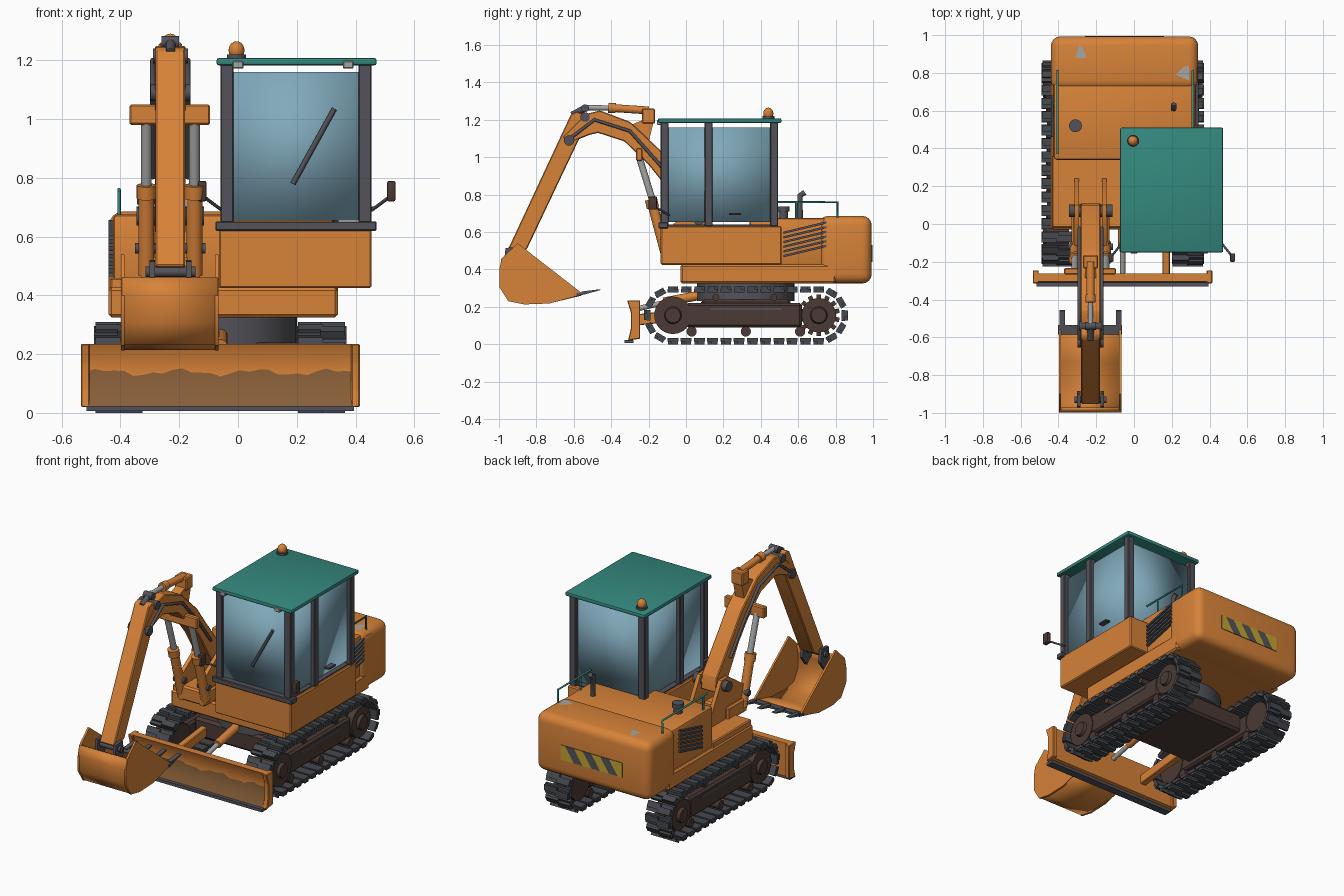
import bpy, bmesh, math
from mathutils import Vector, Matrix

if "Cube" in bpy.data.objects:
    bpy.data.objects.remove(bpy.data.objects["Cube"])

def mat(name, r, g, b):
    m = bpy.data.materials.new(name)
    m.diffuse_color = (r, g, b, 1)
    m.use_nodes = True
    m.node_tree.nodes["Principled BSDF"].inputs["Base Color"].default_value = m.diffuse_color
    return m

ORANGE = mat("orange paint", 0.68, 0.225, 0.04)
DIRT = mat("dirt brown", 0.25, 0.115, 0.04)
DARK = mat("dark grey", 0.085, 0.085, 0.10)
TRACK = mat("track steel", 0.06, 0.065, 0.075)
BROWN = mat("frame brown", 0.07, 0.042, 0.035)
TEAL = mat("teal", 0.035, 0.25, 0.21)
GLASS = mat("glass blue", 0.22, 0.40, 0.50)
SILVER = mat("bare metal", 0.38, 0.38, 0.37)
YELLOW = mat("warning yellow", 0.55, 0.38, 0.03)

def finish(name, bm, *mats, angle=35):
    bmesh.ops.recalc_face_normals(bm, faces=bm.faces)
    me = bpy.data.meshes.new(name)
    bm.to_mesh(me)
    bm.free()
    for m in mats:
        me.materials.append(m)
    for p in me.polygons:
        p.use_smooth = True
    me.set_sharp_from_angle(angle=math.radians(angle))
    ob = bpy.data.objects.new(name, me)
    bpy.context.collection.objects.link(ob)
    return ob

def add_box(bm, x0, x1, y0, y1, z0, z1, m=None):
    t = Matrix.Translation(((x0+x1)/2, (y0+y1)/2, (z0+z1)/2)) @ Matrix.Diagonal((x1-x0, y1-y0, z1-z0, 1))
    bmesh.ops.create_cube(bm, size=1, matrix=(m or Matrix()) @ t)

def box(name, x0, x1, y0, y1, z0, z1, m, bevel=0, seg=2, angle=35):
    bm = bmesh.new()
    add_box(bm, x0, x1, y0, y1, z0, z1)
    if bevel:
        bmesh.ops.bevel(bm, geom=bm.edges[:], offset=bevel, segments=seg, profile=0.5, affect='EDGES')
    return finish(name, bm, m, angle=angle)

def cyl(name, a, b, r, m, r2=None, n=20):
    a, b = Vector(a), Vector(b)
    d = b - a
    bm = bmesh.new()
    bmesh.ops.create_cone(bm, cap_ends=True, segments=n, radius1=r, radius2=r if r2 is None else r2, depth=d.length,
                          matrix=Matrix.Translation((a+b)/2) @ d.to_track_quat('Z', 'Y').to_matrix().to_4x4())
    return finish(name, bm, m)

def prism(name, pts, x0, x1, m, bevel=0):
    """Side profile of (y, z) points extruded across x."""
    bm = bmesh.new()
    f = bm.faces.new([bm.verts.new((x0, y, z)) for y, z in pts])
    ext = bmesh.ops.extrude_face_region(bm, geom=[f])
    bmesh.ops.translate(bm, vec=(x1-x0, 0, 0), verts=[v for v in ext['geom'] if isinstance(v, bmesh.types.BMVert)])
    if bevel:
        bmesh.ops.bevel(bm, geom=bm.edges[:], offset=bevel, segments=1, affect='EDGES')
    return finish(name, bm, m)

def tube(name, pts, r, m):
    cu = bpy.data.curves.new(name, 'CURVE')
    cu.dimensions, cu.bevel_depth, cu.bevel_resolution, cu.use_fill_caps = '3D', r, 2, True
    sp = cu.splines.new('POLY')
    sp.points.add(len(pts)-1)
    for p, c in zip(sp.points, pts):
        p.co = (*c, 1)
    cu.materials.append(m)
    ob = bpy.data.objects.new(name, cu)
    bpy.context.collection.objects.link(ob)

# --- crawler tracks
CX, Y0, Y1, ZC, R = -0.06, -0.07, 0.71, 0.155, 0.135
def track_point(s):
    L, C = Y1-Y0, math.pi*R
    if s < L: return Y0+s, ZC-R, 0
    s -= L
    if s < C: return Y1+R*math.sin(s/R), ZC-R*math.cos(s/R), s/R
    s -= C
    if s < L: return Y1-s, ZC+R, math.pi
    s -= L
    return Y0-R*math.sin(s/R), ZC+R*math.cos(s/R), math.pi+s/R

for side, sx in (("left", -1), ("right", 1)):
    tx = CX + sx*0.345
    bm = bmesh.new()
    N, total = 34, 2*(Y1-Y0) + 2*math.pi*R
    for i in range(N):
        y, z, a = track_point(i*total/N)
        m = Matrix.Translation((tx, y, z)) @ Matrix.Rotation(a, 4, 'X')
        add_box(bm, -0.085, 0.085, -0.029, 0.029, -0.006, 0.014, m)
        add_box(bm, -0.08, 0.005, -0.027, 0.010, -0.02, -0.006, m)
        add_box(bm, -0.005, 0.08, -0.010, 0.027, -0.02, -0.006, m)
    finish(side+"_track_pads", bm, TRACK)
    box(side+"_track_frame", tx-0.055, tx+0.055, 0.0, 0.62, 0.09, 0.22, BROWN, 0.012, 1)
    box(side+"_frame_slot", tx+sx*0.055-0.004, tx+sx*0.055+0.004, 0.13, 0.51, 0.182, 0.194, DARK)
    for nm, y, r in (("idler", Y0, 0.1), ("sprocket", Y1, 0.092)):
        cyl(side+"_"+nm, (tx-0.06, y, ZC), (tx+0.06, y, ZC), r, BROWN, n=32)
        cyl(side+"_"+nm+"_hub", (tx+sx*0.05, y, ZC), (tx+sx*0.078, y, ZC), 0.05, BROWN, 0.04)
    bm = bmesh.new()
    for k in range(14):
        add_box(bm, -0.02, 0.02, -0.012, 0.012, 0.085, 0.112,
                Matrix.Translation((tx, Y1, ZC)) @ Matrix.Rotation(k*math.tau/14, 4, 'X'))
    finish(side+"_sprocket_teeth", bm, BROWN)
    for i, (y, z) in enumerate(((0.03, 0.068), (0.32, 0.068), (0.61, 0.068), (0.16, 0.25), (0.47, 0.25))):
        cyl(f"{side}_roller_{i}", (tx-0.06, y, z), (tx+0.06, y, z), 0.027 if i < 3 else 0.018, BROWN)

box("centre_frame", CX-0.3, CX+0.3, 0.08, 0.56, 0.12, 0.24, BROWN, 0.015, 1)
cyl("slew_ring", (CX, 0.32, 0.23), (CX, 0.32, 0.33), 0.26, DARK, n=40)

# --- dozer blade, with a wavy dirt line across the face
bm = bmesh.new()
cols, rows = 28, ((0.02, -0.31), (0.07, -0.29), (0.138, -0.28), (0.19, -0.285), (0.235, -0.305), (0.235, -0.262), (0.03, -0.262))
grid = [[bm.verts.new((-0.52+0.92*i/cols, y, z+(0.009*math.sin(i*0.8)+0.006*math.sin(i*2.1) if j == 2 else 0)))
         for j, (z, y) in enumerate(rows)] for i in range(cols+1)]
for i in range(cols):
    for j in range(len(rows)):
        k = (j+1) % len(rows)
        f = bm.faces.new((grid[i][j], grid[i+1][j], grid[i+1][k], grid[i][k]))
        f.material_index = 1 if j < 2 else 0
finish("dozer_blade", bm, ORANGE, DIRT)
for x in (-0.535, 0.385):
    prism("blade_end_plate", [(-0.315, 0.235), (-0.245, 0.235), (-0.245, 0.03), (-0.31, 0.02), (-0.295, 0.08), (-0.295, 0.17)], x, x+0.03, ORANGE, 0.004)
box("blade_cutting_edge", -0.515, 0.395, -0.33, -0.28, 0.006, 0.024, DARK)
for x in (CX-0.23, CX+0.23):
    prism("blade_arm", [(-0.265, 0.10), (-0.265, 0.16), (0.1, 0.2), (0.1, 0.14)], x-0.02, x+0.02, ORANGE, 0.004)
cyl("blade_cylinder_rod", (CX, -0.26, 0.19), (CX, -0.06, 0.235), 0.014, SILVER)
cyl("blade_cylinder", (CX, -0.12, 0.225), (CX, 0.09, 0.265), 0.025, ORANGE)

# --- house, hood and counterweight
box("house_platform", -0.44, 0.34, -0.03, 0.8, 0.325, 0.427, ORANGE, 0.01, 1)
box("cab_base", -0.065, 0.455, -0.135, 0.51, 0.425, 0.633, ORANGE, 0.006, 1)
box("left_deck", -0.435, -0.06, -0.02, 0.36, 0.42, 0.46, ORANGE, 0.006, 1)
box("engine_hood", -0.425, 0.325, 0.34, 0.78, 0.42, 0.675, ORANGE, 0.015)
box("counterweight", -0.44, 0.34, 0.71, 0.993, 0.325, 0.686, ORANGE, 0.05, 4)
for sx, x, ya, yb in (("left", -0.428, 0.46, 0.68), ("right", 0.33, 0.52, 0.75)):
    for i in range(6):
        z = 0.465 + 0.025*i
        prism(f"{sx}_louver_{i}", [(ya, z), (yb, z+0.055), (yb, z+0.067), (ya, z+0.012)], x-0.012, x+0.012, DARK)

# warning plate with slanted stripes
bm = bmesh.new()
for i in range(7):
    xa, w, s = -0.26+0.06*i, 0.06, 0.03
    q = [(xa-(s if i else 0), 0.44), (xa+w-(s if i < 6 else 0), 0.44), (xa+w+(s if i < 6 else 0), 0.53), (xa+(s if i else 0), 0.53)]
    f = bm.faces.new([bm.verts.new((x, 0.997, z)) for x, z in q])
    f.material_index = i % 2
finish("warning_plate", bm, YELLOW, DARK)
box("warning_plate_back", -0.26, 0.16, 0.99, 0.9965, 0.44, 0.53, DARK)

# chipped paint patches
for nm, pts in (("rear_chip", [(-0.31, 0.88), (-0.25, 0.88), (-0.27, 0.93), (-0.29, 0.95)]),
                ("corner_chip", [(0.22, 0.79), (0.29, 0.76), (0.29, 0.84), (0.26, 0.83)])):
    bm = bmesh.new()
    bm.faces.new([bm.verts.new((x, y, 0.688)) for x, y in pts])
    finish(nm, bm, SILVER)
prism("side_chip", [(0.76, 0.636), (0.83, 0.632), (0.85, 0.655), (0.80, 0.66), (0.74, 0.655)], 0.325, 0.336, SILVER)

# rails, exhaust and air cleaner
for nm, x, ya, yp in (("left_rail", -0.405, 0.37, 0.41), ("right_rail", 0.31, 0.49, 0.59)):
    tube(nm, [(x, ya, 0.76), (x, 0.81, 0.76), (x, 0.81, 0.66)], 0.006, TEAL)
    tube(nm+"_post", [(x, yp, 0.76), (x, yp, 0.66)], 0.006, TEAL)
tube("exhaust_pipe", [(0.21, 0.61, 0.66), (0.21, 0.61, 0.795), (0.21, 0.635, 0.812)], 0.015, DARK)
cyl("air_cleaner", (-0.31, 0.52, 0.66), (-0.31, 0.52, 0.715), 0.026, DARK)
cyl("air_cleaner_cap", (-0.31, 0.52, 0.71), (-0.31, 0.52, 0.737), 0.034, DARK)

# --- cab
box("cab_glass", -0.035, 0.43, -0.118, 0.47, 0.655, 1.16, GLASS, angle=180)
for x in (-0.06, 0.41):
    for y, w in ((-0.135, 0.042), (0.10, 0.042), (0.45, 0.042)):
        box("cab_pillar", x, x+0.045, y, y+w, 0.63, 1.187, DARK, 0.004, 1)
box("cab_sill", -0.077, 0.472, -0.148, -0.095, 0.62, 0.652, DARK, 0.004, 1)
box("cab_floor", -0.05, 0.44, -0.1, 0.48, 0.62, 0.64, DARK)
box("cab_roof", -0.073, 0.472, -0.15, 0.51, 1.183, 1.208, TEAL, 0.008)
for x in (0.0, 0.375):
    box("roof_light", x-0.018, x+0.018, -0.155, -0.125, 1.172, 1.198, SILVER, 0.003, 1)
tube("wiper", [(0.187, -0.128, 0.78), (0.328, -0.128, 1.035)], 0.009, DARK)
box("door_handle", 0.43, 0.465, 0.23, 0.295, 0.69, 0.703, DARK, 0.003, 1)
cyl("beacon_base", (-0.005, 0.44, 1.205), (-0.005, 0.44, 1.22), 0.032, DARK)
bm = bmesh.new()
bmesh.ops.create_uvsphere(bm, u_segments=20, v_segments=12, radius=0.027, matrix=Matrix.Translation((-0.005, 0.44, 1.234)) @ Matrix.Diagonal((1, 1, 1.15, 1)))
finish("beacon", bm, ORANGE)
for nm, xa, xb in (("left_mirror", -0.055, -0.122), ("right_mirror", 0.455, 0.522)):
    tube(nm+"_arm", [(xa, -0.09, 0.69), (xb, -0.175, 0.74)], 0.006, DARK)
    box(nm, xb-0.014, xb+0.014, -0.20, -0.155, 0.72, 0.79, BROWN, 0.006)

# --- boom, stick and hydraulics
BX = -0.23
def pin(name, y, z, r, w, m=DARK):
    cyl(name, (BX-w, y, z), (BX+w, y, z), r, m)

for s in (-1, 1):
    x = BX + s*0.072
    prism("boom_bracket", [(-0.13, 0.44), (-0.13, 0.6), (0.03, 0.71), (0.1, 0.71), (0.24, 0.46), (0.24, 0.44)], x-0.012, x+0.012, ORANGE)
box("swing_post", BX-0.1, BX+0.1, -0.13, 0.06, 0.44, 0.53, ORANGE, 0.01, 1)
prism("boom", [(0.03, 0.61), (0.11, 0.63), (0.1, 0.72), (-0.06, 0.93), (-0.14, 1.04), (-0.3, 1.19), (-0.46, 1.25), (-0.54, 1.23),
               (-0.66, 1.11), (-0.64, 1.07), (-0.515, 1.12), (-0.47, 1.13), (-0.33, 1.085), (-0.2, 0.96), (-0.12, 0.86)], BX-0.052, BX+0.052, ORANGE, 0.005)
prism("stick", [(-0.615, 1.23), (-0.585, 1.245), (-0.53, 1.225), (-0.57, 1.1), (-0.85, 0.51), (-0.9, 0.48), (-0.955, 0.5)], BX-0.05, BX+0.05, ORANGE, 0.005)
pin("boom_foot_pin", 0.07, 0.67, 0.032, 0.115)
pin("stick_pin", -0.625, 1.09, 0.028, 0.068)
pin("stick_top_pin", -0.54, 1.215, 0.025, 0.06)
pin("stick_cylinder_pin", -0.54, 1.262, 0.021, 0.03)
tube("stick_link", [(BX, -0.61, 1.225), (BX, -0.54, 1.262)], 0.018, DARK)
cyl("stick_cylinder_rod", (BX, -0.54, 1.265), (BX, -0.38, 1.263), 0.014, SILVER)
cyl("stick_cylinder", (BX, -0.41, 1.264), (BX, -0.2, 1.25), 0.021, ORANGE)
cyl("stick_cylinder_collar", (BX, -0.415, 1.264), (BX, -0.375, 1.262), 0.027, ORANGE)
box("stick_cylinder_mount", BX-0.04, BX+0.04, -0.235, -0.165, 1.18, 1.26, ORANGE, 0.006, 1)
prism("mount_foot", [(-0.3, 1.17), (-0.2, 1.08), (-0.17, 1.2), (-0.23, 1.2)], BX-0.03, BX+0.03, ORANGE)
box("boom_cylinder_mount", -0.37, -0.095, -0.267, -0.233, 0.98, 1.05, ORANGE, 0.006, 1)
for s in (-1, 1):
    x = BX + s*0.082
    cyl("boom_cylinder_rod", (x, -0.25, 1.0), (x, -0.17, 0.74), 0.018, SILVER)
    cyl("boom_cylinder", (x, -0.185, 0.77), (x, -0.105, 0.47), 0.027, ORANGE)
    cyl("boom_cylinder_collar", (x, -0.187, 0.775), (x, -0.177, 0.73), 0.033, ORANGE)
    cyl("boom_cylinder_pin", (x-0.038, -0.12, 0.56), (x+0.038, -0.12, 0.56), 0.018, DARK)
    h = BX + s*0.06
    tube("boom_hose", [(h, -0.62, 1.1), (h, -0.49, 1.2), (h, -0.3, 1.14), (h, -0.14, 0.96), (h, -0.02, 0.80)], 0.009, DARK)

# --- bucket: shell, cheeks, edge and teeth
shell = [(-0.978, 0.46), (-0.99, 0.40), (-0.99, 0.31), (-0.945, 0.24), (-0.865, 0.222), (-0.73, 0.227), (-0.56, 0.268)]
bm = bmesh.new()
rowa, rowb = ([bm.verts.new((x, y, z)) for y, z in shell] for x in (-0.395, -0.07))
for i in range(len(shell)-1):
    bm.faces.new((rowa[i], rowa[i+1], rowb[i+1], rowb[i]))
bucket = finish("bucket_shell", bm, ORANGE, angle=20)
mod = bucket.modifiers.new("thickness", 'SOLIDIFY')
mod.thickness, mod.offset = 0.016, 0
for x in (-0.398, -0.079):
    prism("bucket_cheek", [(-0.9, 0.54), (-0.985, 0.46), (-0.998, 0.40), (-0.998, 0.305), (-0.95, 0.23), (-0.865, 0.213), (-0.73, 0.218), (-0.55, 0.268)], x, x+0.012, ORANGE)
prism("bucket_edge", [(-0.585, 0.258), (-0.535, 0.268), (-0.535, 0.28), (-0.585, 0.274)], -0.402, -0.063, DARK)
for i in range(4):
    x = -0.38 + 0.1*i
    prism(f"bucket_tooth_{i}", [(-0.56, 0.262), (-0.455, 0.29), (-0.46, 0.294), (-0.56, 0.282)], x-0.014, x+0.014, DARK)
for s in (-1, 1):
    x = BX + s*0.062
    prism("bucket_ear", [(-0.975, 0.42), (-0.965, 0.515), (-0.9, 0.52), (-0.885, 0.44), (-0.93, 0.38)], x-0.009, x+0.009, DARK)
pin("bucket_pin", -0.93, 0.48, 0.018, 0.085)
